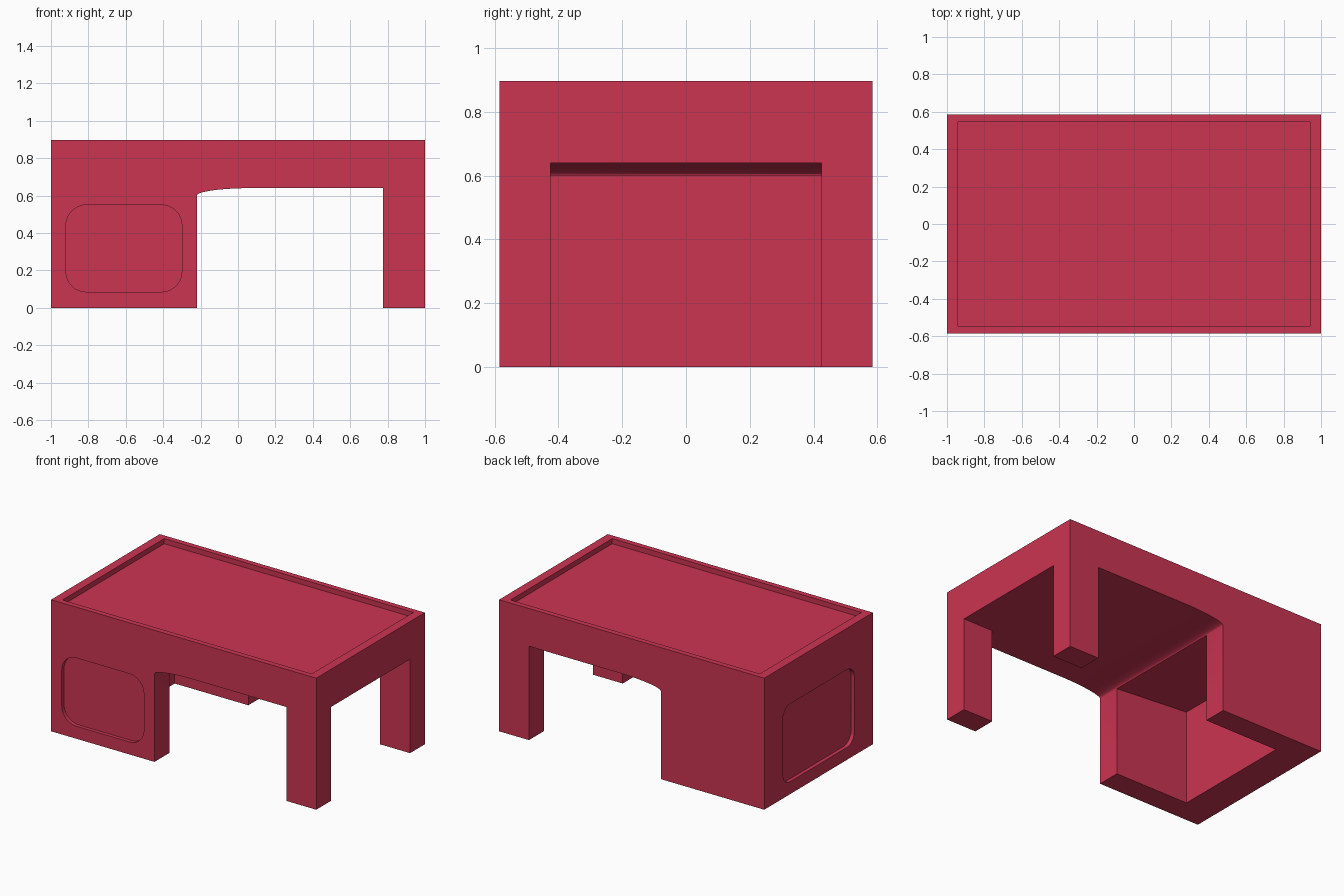
import bpy, bmesh
from math import sin, cos, pi, radians
from mathutils import Vector

if "Cube" in bpy.data.objects:
    bpy.data.objects.remove(bpy.data.objects["Cube"])


def prism(name, loop, sweep):
    """Closed solid made by sweeping a planar loop of 3D points."""
    bm = bmesh.new()
    face = bm.faces.new([bm.verts.new(p) for p in loop])
    res = bmesh.ops.extrude_face_region(bm, geom=[face], use_keep_orig=True)
    moved = [g for g in res["geom"] if isinstance(g, bmesh.types.BMVert)]
    bmesh.ops.translate(bm, verts=moved, vec=Vector(sweep))
    bmesh.ops.recalc_face_normals(bm, faces=bm.faces)
    mesh = bpy.data.meshes.new(name)
    bm.to_mesh(mesh)
    bm.free()
    obj = bpy.data.objects.new(name, mesh)
    bpy.context.collection.objects.link(obj)
    return obj


def box(name, x0, x1, y0, y1, z0, z1):
    loop = [(x0, y0, z0), (x1, y0, z0), (x1, y1, z0), (x0, y1, z0)]
    return prism(name, loop, (0, 0, z1 - z0))


def rounded_rect(u0, u1, v0, v1, r, steps=8):
    pts = []
    corners = [(u1 - r, v1 - r), (u0 + r, v1 - r), (u0 + r, v0 + r), (u1 - r, v0 + r)]
    for k, (u, v) in enumerate(corners):
        for i in range(steps + 1):
            a = pi / 2 * (k + i / steps)
            pts.append((u + r * cos(a), v + r * sin(a)))
    return pts


W, D, H = 1.0, 0.585, 0.897
LEFT, RIGHT, INNER, CEIL, LIP = -0.22, 0.775, 0.425, 0.64, 0.60

# curved underside where the knee space meets the cabinet
curve = [(0.08 - 0.30 * cos(pi / 2 * i / 14), LIP + (CEIL - LIP) * sin(pi / 2 * i / 14))
         for i in range(15)]

desk = box("desk", -W, W, -D, D, 0, H)

# knee space cut front to back
knee = [(LEFT, -0.1)] + curve + [(RIGHT, CEIL), (RIGHT, -0.1)]
# hollow running from inside the cabinet out through the right end
hollow = [(-RIGHT, -0.1), (-RIGHT, CEIL)] + curve + [(W + 0.1, CEIL), (W + 0.1, -0.1)]

front_panel = rounded_rect(-0.92, -0.30, 0.085, 0.55, 0.11)
side_panel = rounded_rect(-0.385, 0.385, 0.085, 0.615, 0.08)

cutters = [
    prism("knee_cutter", [(x, -D - 0.1, z) for x, z in knee], (0, 2 * D + 0.2, 0)),
    prism("hollow_cutter", [(x, -INNER, z) for x, z in hollow], (0, 2 * INNER, 0)),
    box("top_tray_cutter", -0.94, 0.94, -0.548, 0.548, H - 0.035, H + 0.1),
    prism("front_panel_cutter", [(x, -D - 0.1, z) for x, z in front_panel], (0, 0.125, 0)),
    prism("side_panel_cutter", [(-W - 0.1, y, z) for y, z in side_panel], (0.125, 0, 0)),
]
for c in cutters:
    mod = desk.modifiers.new(c.name, "BOOLEAN")
    mod.operation, mod.solver, mod.object = "DIFFERENCE", "EXACT", c

# bake the cuts, then drop the cutters
bpy.context.view_layer.objects.active = desk
desk.select_set(True)
for c in cutters:
    bpy.ops.object.modifier_apply(modifier=c.name)
for c in cutters:
    bpy.data.objects.remove(c)
bpy.ops.object.shade_smooth_by_angle(angle=radians(30))

mat = bpy.data.materials.new("red")
mat.diffuse_color = (0.60, 0.035, 0.085, 1)
mat.use_nodes = True
mat.node_tree.nodes["Principled BSDF"].inputs["Base Color"].default_value = mat.diffuse_color
desk.data.materials.append(mat)
